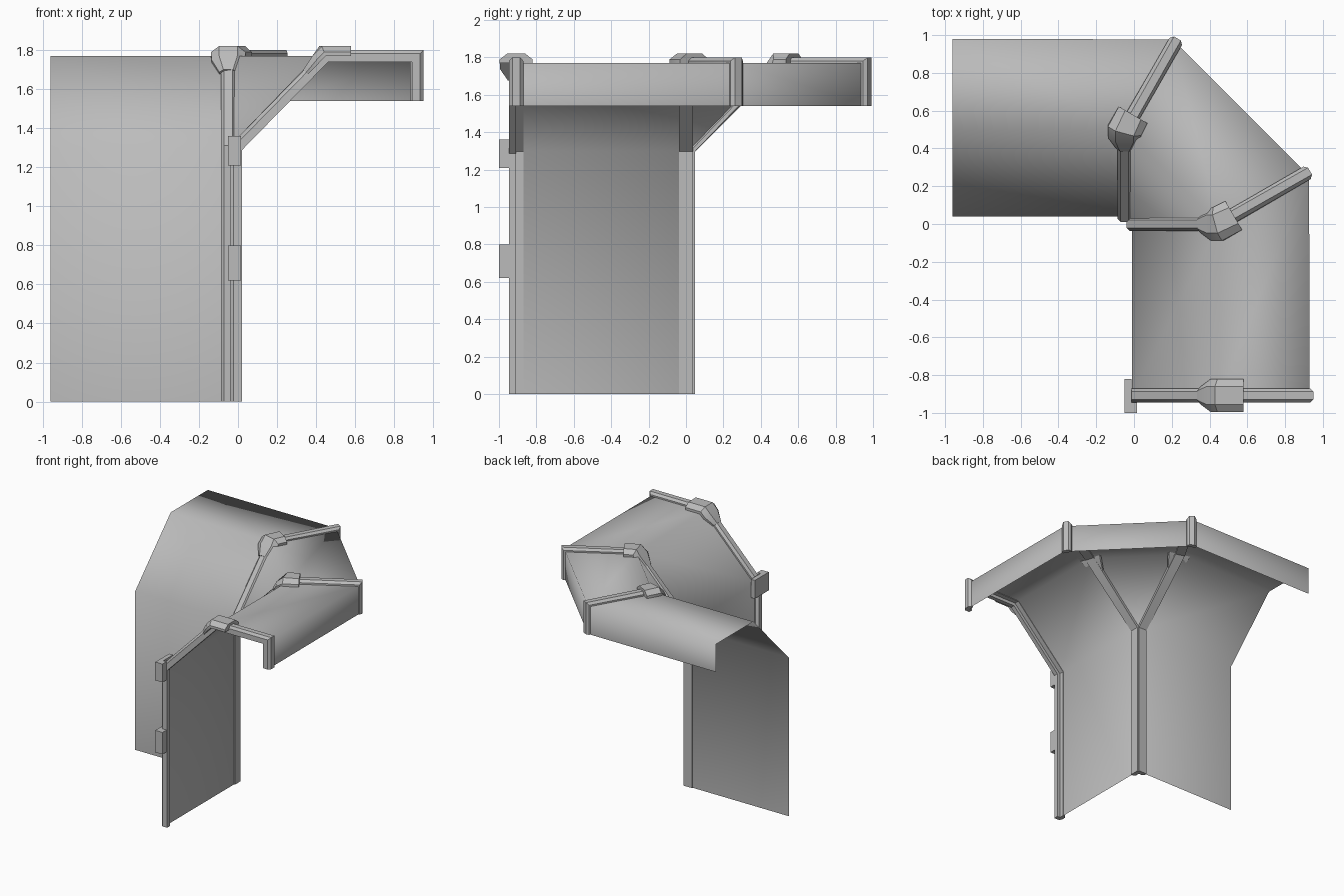
import bpy, bmesh, math
from mathutils import Vector as V

if "Cube" in bpy.data.objects:
    bpy.data.objects.remove(bpy.data.objects["Cube"])

grey = bpy.data.materials.new("panel_grey")
grey.diffuse_color = (0.5, 0.5, 0.5, 1)
grey.use_nodes = True
grey.node_tree.nodes["Principled BSDF"].inputs["Base Color"].default_value = grey.diffuse_color
Z = V((0, 0, 1))


def make(name, verts, faces, angle=None):
    me = bpy.data.meshes.new(name)
    me.from_pydata(verts, [], faces)
    me.materials.append(grey)
    ob = bpy.data.objects.new(name, me)
    bpy.context.collection.objects.link(ob)
    if angle is None:
        me.shade_smooth()
    else:
        bm = bmesh.new()
        bm.from_mesh(me)
        bmesh.ops.recalc_face_normals(bm, faces=bm.faces)
        bm.to_mesh(me)
        bm.free()
        bpy.ops.object.select_all(action='DESELECT')
        bpy.context.view_layer.objects.active = ob
        ob.select_set(True)
        bpy.ops.object.shade_smooth_by_angle(angle=math.radians(angle))
    return ob


def sweep(name, path, headings, sections):
    """Mitred sweep; section points are (sideways, outward)."""
    path = [V(p) for p in path]
    frames = []
    for a, b, h in zip(path, path[1:], headings):
        side = Z.cross(V(h).normalized())
        frames.append((side, (b - a).normalized().cross(side)))
    frames = [frames[0]] + frames + [frames[-1]]
    verts, faces, k = [], [], len(sections[0])
    for i, p in enumerate(path):
        (s1, n1), (s2, n2) = frames[i], frames[i + 1]
        s = (s1 + s2) / (1 + s1.dot(s2))
        n = (n1 + n2) / (1 + n1.dot(n2))
        verts += [p + s * u + n * w for u, w in sections[i]]
    for i in range(len(path) - 1):
        for j in range(k):
            j2 = (j + 1) % k
            faces.append((i*k + j, i*k + j2, i*k + k + j2, i*k + k + j))
    faces += [tuple(range(k)), tuple(range(len(verts) - k, len(verts)))]
    return make(name, verts, faces, 35)


def cap(w, top, bottom):
    # half-octagon section, flat on the inside
    m = top * 0.4
    return [(-w, bottom), (-w, m), (-w * .55, top), (w * .55, top), (w, m), (w, bottom)]


def swap(p):
    # maps the front arm onto the left arm
    return (p[1] - 0.05, p[0] + 0.05, p[2])


def rib_path(y, end_x, end_y):
    return [(-.01, y, 0), (-.01, y, 1.3), (.45, y, 1.77),
            (end_x, end_y, 1.77), (end_x, end_y, 1.54)]


# Panel skin: one open smooth sheet round the corner
front = rib_path(-.91, .93, -.91)
inner = rib_path(0, .927, .255)
far = [(-.96, p[0] + .05, p[2]) for p in front]
stations = [front, inner, [swap(p) for p in inner], far]
skin = [p for st in stations for p in st]
quads = [(i*5 + j, i*5 + j + 1, i*5 + j + 6, i*5 + j + 5)
         for i in range(3) for j in range(4)]
make("panel_skin", skin, quads)


# Ribs with a swollen joint sleeve at the upper bend
def rib(name, path, h1, h2, reach, inside):
    sweep(name, path, [h1, h1, h2, h2], [cap(.038, .03, inside)] * 5)
    knee, elbow, end = V(path[1]), V(path[2]), V(path[3])
    back = (knee - elbow).normalized()
    fwd = (end - elbow).normalized()
    pts = [elbow + back * .13, elbow + back * .045, elbow, elbow + fwd * reach]
    secs = [cap(.045, .034, 0), cap(.086, .05, 0), cap(.088, .05, 0), cap(.088, .05, 0)]
    sweep(name + "_joint", pts, [h1, h1, h2], secs)


X, Y = (1, 0, 0), (0, 1, 0)
front_path = rib_path(-.908, .92, -.908)
rib("front_rib", front_path, X, X, .13, -.004)
corner = rib_path(0, .906, .265)
h = (.456, .265, 0)
rib("right_corner_rib", corner, X, h, .09, -.008)
rib("left_corner_rib", [swap(p) for p in corner], Y, (h[1], h[0], 0), .09, -.008)

# Inner lip along the open front edge
lip = [(-.038, -.03), (-.038, 0), (-.002, 0), (-.002, -.03)]
sweep("front_lip", front_path, [X] * 4, [lip] * 5)


# Brackets on the front post
def box(name, x0, x1, y0, y1, z0, z1):
    vs = [(x, y, z) for x in (x0, x1) for y in (y0, y1) for z in (z0, z1)]
    fs = [(0, 1, 3, 2), (4, 6, 7, 5), (0, 4, 5, 1), (2, 3, 7, 6), (0, 2, 6, 4), (1, 5, 7, 3)]
    make(name, vs, fs, 30)


for tag, z0, z1 in (("lower", .62, .80), ("upper", 1.21, 1.36)):
    box(tag + "_bracket", -.05, -.014, -1, -.82, z0, z1)
    box(tag + "_bracket_lip", -.014, .015, -1, -.946, z0, z1)
